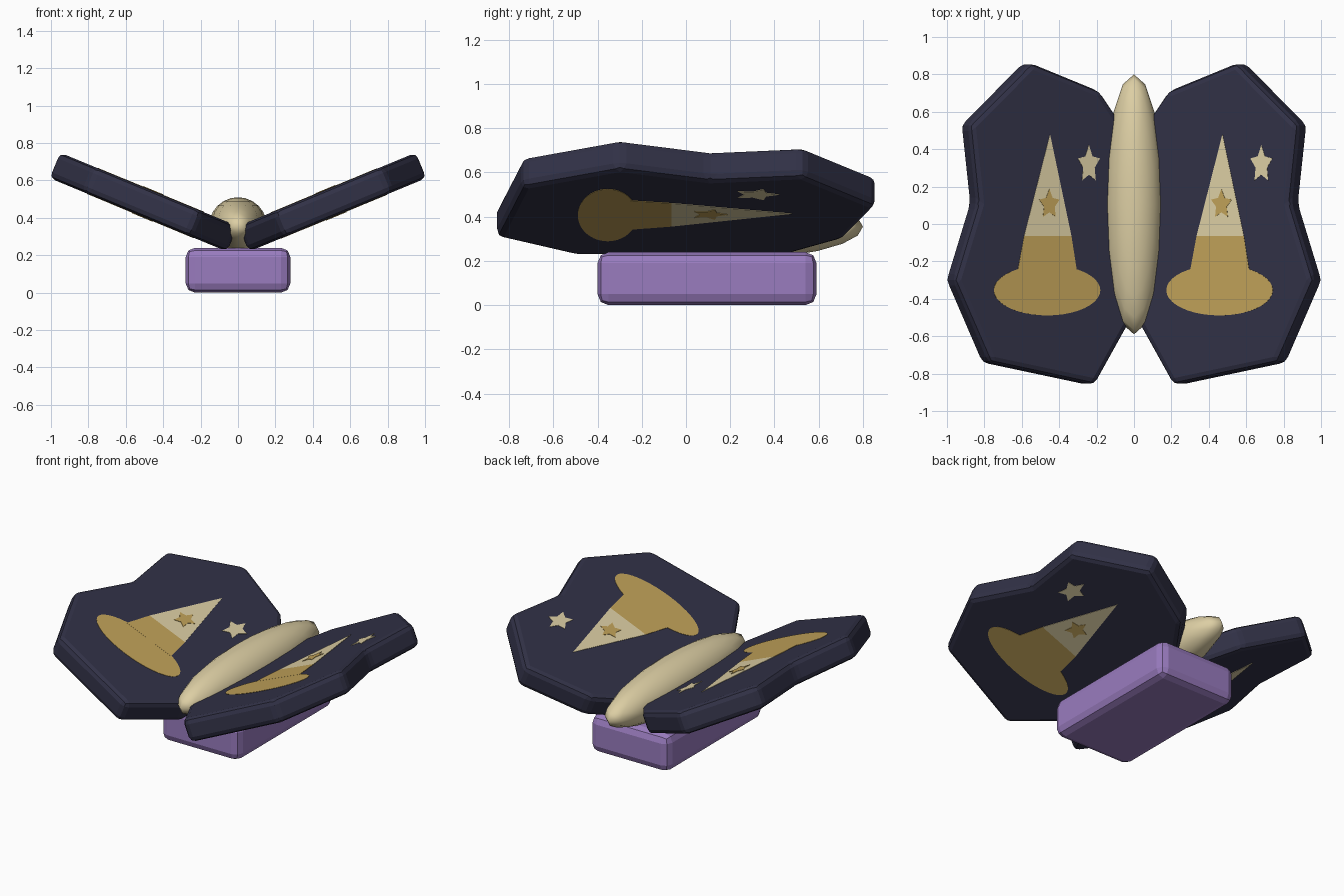
import bpy, bmesh, math
from mathutils import Matrix

if "Cube" in bpy.data.objects:
    bpy.data.objects.remove(bpy.data.objects["Cube"])

TILT = math.radians(22.5)   # wing slope
COS = math.cos(TILT)
THICK = 0.147               # wing thickness
HINGE_Z = 0.275


def material(name, rgb):
    m = bpy.data.materials.new(name)
    m.diffuse_color = (*rgb, 1)
    m.use_nodes = True
    m.node_tree.nodes["Principled BSDF"].inputs["Base Color"].default_value = m.diffuse_color
    return m


NAVY = material("dark navy", (0.031, 0.031, 0.062))
CREAM = material("pale cream", (0.72, 0.62, 0.37))
GOLD = material("old gold", (0.53, 0.36, 0.10))
PURPLE = material("soft purple", (0.32, 0.20, 0.52))


def add_object(name, bm, mat, matrix=None):
    bmesh.ops.recalc_face_normals(bm, faces=bm.faces[:])
    me = bpy.data.meshes.new(name)
    bm.to_mesh(me)
    bm.free()
    me.materials.append(mat)
    ob = bpy.data.objects.new(name, me)
    if matrix:
        ob.matrix_world = matrix
    bpy.context.collection.objects.link(ob)
    return ob


def prism(bm, outline, z0, z1):
    low = [bm.verts.new((x, y, z0)) for x, y in outline]
    high = [bm.verts.new((x, y, z1)) for x, y in outline]
    bm.faces.new(low[::-1])
    bm.faces.new(high)
    n = len(outline)
    for i in range(n):
        j = (i + 1) % n
        bm.faces.new((low[i], low[j], high[j], high[i]))


def add_bevel(ob, width, segments=2):
    mod = ob.modifiers.new("bevel", 'BEVEL')
    mod.width = width
    mod.segments = segments
    mod.limit_method = 'ANGLE'
    mod.angle_limit = math.radians(10)


def painted_plate(name, outline, lift, mat, matrix):
    # thin plates on both the upper and the lower wing face
    bm = bmesh.new()
    h = THICK / 2
    prism(bm, outline, h - 0.002, h + lift)
    prism(bm, outline, -h - lift, -h + 0.002)
    add_object(name, bm, mat, matrix)


def star(cx, cy, r, squeeze):
    pts = []
    for i in range(10):
        a = math.pi / 2 + i * math.pi / 5
        rr = r if i % 2 == 0 else r * 0.52
        pts.append((cx + rr * squeeze * math.cos(a), cy + rr * math.sin(a)))
    return pts


def ellipse(cx, cy, rx, ry, n=40):
    return [(cx + rx * math.cos(2 * math.pi * i / n),
             cy + ry * math.sin(2 * math.pi * i / n)) for i in range(n)]


# base block
bm = bmesh.new()
bmesh.ops.create_cube(bm, size=1)
bmesh.ops.transform(bm, verts=bm.verts[:], matrix=Matrix.Translation((0, 0.095, 0.12))
                    @ Matrix.Diagonal((0.56, 0.99, 0.24, 1)))
add_bevel(add_object("base", bm, PURPLE), 0.05)

# long rounded body
bm = bmesh.new()
bmesh.ops.create_uvsphere(bm, u_segments=16, v_segments=12, radius=1)
bmesh.ops.transform(bm, verts=bm.verts[:], matrix=Matrix.Translation((0, 0.105, 0.355))
                    @ Matrix.Diagonal((0.155, 0.695, 0.155, 1)))
for f in bm.faces:
    f.smooth = True
add_object("body", bm, CREAM)

# wings with painted hats and stars
WING = [(0.03, -0.50), (0.23, -0.86), (0.795, -0.74), (0.985, -0.30), (0.86, 0.11),
        (0.905, 0.53), (0.575, 0.862), (0.205, 0.71), (0.03, 0.45)]

for side, label in ((1, "right"), (-1, "left")):
    place = Matrix.Translation((0, 0, HINGE_Z)) @ Matrix.Rotation(-side * TILT, 4, 'Y')
    bm = bmesh.new()
    prism(bm, [(side * x / COS, y) for x, y in WING], -THICK / 2, THICK / 2)
    add_bevel(add_object(label + "_wing", bm, NAVY, place), 0.033)

    c = side * 0.53   # hat centre; the picture is repeated, not mirrored
    painted_plate(label + "_hat_brim", ellipse(c - 0.004, -0.354, 0.308, 0.135),
                  0.002, GOLD, place)
    painted_plate(label + "_hat_band", [(c - 0.174, -0.25), (c + 0.168, -0.25),
                  (c + 0.137, -0.065), (c - 0.137, -0.065)], 0.0025, GOLD, place)
    painted_plate(label + "_hat_cone", [(c - 0.137, -0.065), (c + 0.137, -0.065),
                  (c + 0.013, 0.48)], 0.0025, CREAM, place)
    painted_plate(label + "_hat_star", star(c + 0.008, 0.105, 0.082, 0.76),
                  0.005, GOLD, place)
    painted_plate(label + "_wing_star", star(c + 0.238, 0.318, 0.105, 0.64),
                  0.0025, CREAM, place)
